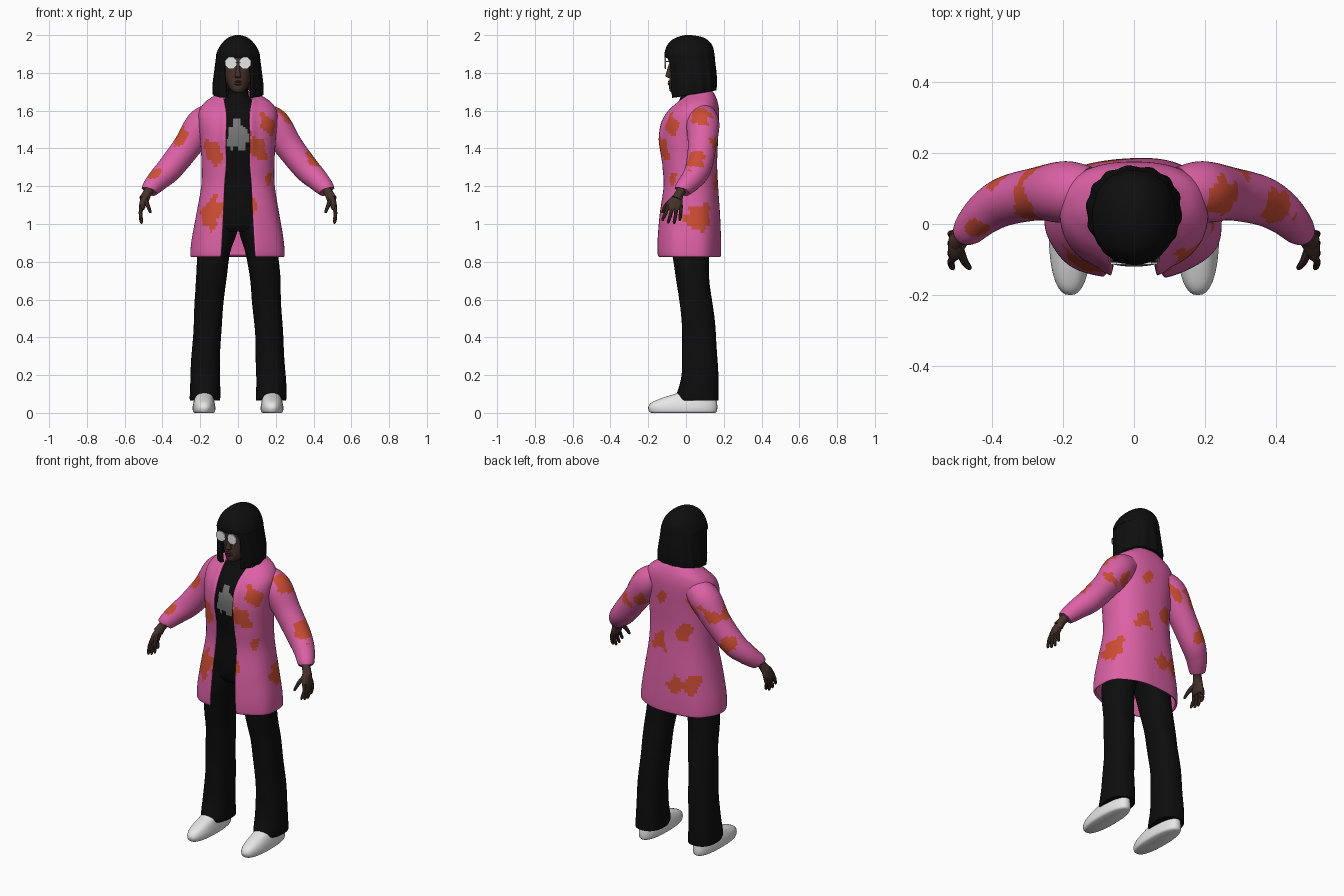
import bpy, bmesh, math
from mathutils import Vector


def mat(name, r, g, b):
    m = bpy.data.materials.new(name)
    m.diffuse_color = (r, g, b, 1)
    return m


PINK = mat("pink", 0.72, 0.12, 0.38)
ORANGE = mat("orange", 0.62, 0.075, 0.035)
BLACK = mat("cloth black", 0.004, 0.004, 0.004)
HAIR = mat("hair black", 0.005, 0.0045, 0.0045)
SKIN = mat("brown skin", 0.06, 0.032, 0.024)
LIP = mat("lip brown", 0.055, 0.02, 0.018)
WHITE = mat("white", 0.8, 0.8, 0.8)
GREY = mat("print grey", 0.18, 0.18, 0.18)


def smooth_rows(rows, steps):
    """Catmull-Rom interpolation of tuples."""
    out = []
    for i in range(len(rows) - 1):
        p0, p1 = rows[max(i - 1, 0)], rows[i]
        p2, p3 = rows[i + 1], rows[min(i + 2, len(rows) - 1)]
        for k in range(steps):
            t = k / steps
            out.append([0.5 * (2 * b + (c - a) * t + (2 * a - 5 * b + 4 * c - d) * t * t
                               + (3 * b - a - 3 * c + d) * t ** 3)
                        for a, b, c, d in zip(p0, p1, p2, p3)])
    out.append(list(rows[-1]))
    return out


def skin_rings(name, rings, mats, closed=True, caps=True, paint=None, thick=0, angle=40):
    """Joins rings of points into a surface; paint(centre) gives the material slot."""
    bm = bmesh.new()
    vs = [[bm.verts.new(p) for p in ring] for ring in rings]
    n = len(rings[0])
    for a, b in zip(vs, vs[1:]):
        for j in range(n if closed else n - 1):
            k = (j + 1) % n
            bm.faces.new((a[j], a[k], b[k], b[j]))
    if closed and caps:
        bm.faces.new(vs[0][::-1])
        bm.faces.new(vs[-1])
        bmesh.ops.recalc_face_normals(bm, faces=bm.faces)
    if paint:
        for f in bm.faces:
            f.material_index = paint(f.calc_center_median())
    me = bpy.data.meshes.new(name)
    bm.to_mesh(me)
    bm.free()
    ob = bpy.data.objects.new(name, me)
    bpy.context.collection.objects.link(ob)
    for m in mats:
        me.materials.append(m)
    if thick:
        mod = ob.modifiers.new("thickness", 'SOLIDIFY')
        mod.thickness, mod.offset = thick, -1
    bpy.ops.object.select_all(action='DESELECT')
    ob.select_set(True)
    bpy.context.view_layer.objects.active = ob
    bpy.ops.object.shade_smooth_by_angle(angle=math.radians(angle))
    return ob


def loft(name, rows, mats, n=32, steps=4, p=0.9, gap=False, bump=None, **kw):
    """Horizontal rounded rings; rows are (z, centre x, half width, front y, back y, gap)."""
    rings = []
    for row in smooth_rows(rows, steps):
        z, cx, w, yf, yb = row[:5]
        a0 = math.asin(min(1, (row[5] / w) ** (1 / p))) if gap else 0
        ring = []
        for j in range(n):
            a = a0 + (2 * math.pi - 2 * a0) * j / (n - 1 if gap else n)
            s, c = math.sin(a), math.cos(a)
            k = 1 + (bump(a, a0, z) if bump else 0)
            x = w * k * math.copysign(abs(s) ** p, s)
            y = (yf + yb) / 2 - (yb - yf) / 2 * k * math.copysign(abs(c) ** p, c)
            ring.append((cx + x, y, z))
        rings.append(ring)
    return skin_rings(name, rings, mats, closed=not gap, **kw)


def tube(name, pts, mats, n=10, steps=4, **kw):
    """Round tube along points (x, y, z, radius)."""
    pts = smooth_rows(pts, steps)
    pos = [Vector(q[:3]) for q in pts]
    rings = []
    for i, q in enumerate(pts):
        d = pos[min(i + 1, len(pos) - 1)] - pos[max(i - 1, 0)]
        rot = d.to_track_quat('Z', 'Y')
        rings.append([pos[i] + rot @ Vector((math.cos(t) * q[3], math.sin(t) * q[3], 0))
                      for t in (2 * math.pi * j / n for j in range(n))])
    return skin_rings(name, rings, mats, **kw)


# Coat patches: centre and size
SPOTS = [(-.14, -.12, 1.38, .06), (-.145, -.13, 1.06, .065), (.10, -.13, 1.40, .06),
         (.16, -.08, 1.52, .05), (.17, -.08, 1.23, .035), (.08, -.14, 1.11, .035),
         (.23, .08, 1.03, .07), (.19, .14, 1.44, .04), (.04, .17, 1.51, .03),
         (-.09, .16, 1.32, .05), (-.17, .14, 1.50, .045), (.06, .17, 1.23, .05),
         (-.06, .18, 1.00, .045), (-.14, .16, 1.02, .05), (-.31, .04, 1.47, .055),
         (-.44, -.02, 1.28, .04), (-.27, .15, 1.46, .04), (-.37, .13, 1.31, .05),
         (.25, .07, 1.59, .055), (.40, .04, 1.34, .05), (.30, .15, 1.42, .04)]


def patch(c):
    wob = 1 + .22 * math.sin(47 * c.x + 31 * c.z) + .18 * math.sin(73 * c.z - 59 * c.x + 40 * c.y)
    return int(any((c - Vector(s[:3])).length * wob < s[3] for s in SPOTS))


# Coat body, open at the front with raised lapels
def lapel(a, a0, z):
    da = min(a, 2 * math.pi - a) - a0
    up = max(0, min(1, (z - 1.32) / .12))
    fold = .012 * math.sin(7 * a) * max(0, (1.2 - z) / .4)
    return .09 * up * math.exp(-(da / .16) ** 2) + fold


loft("coat_body", [(.825, 0, .245, -.145, .18, .092), (.84, 0, .25, -.155, .185, .09),
                   (.92, 0, .243, -.155, .185, .085), (1.05, 0, .22, -.145, .18, .078),
                   (1.2, 0, .195, -.125, .17, .072), (1.32, 0, .193, -.13, .165, .062),
                   (1.45, 0, .20, -.135, .17, .06), (1.54, 0, .208, -.12, .175, .056),
                   (1.60, 0, .205, -.085, .175, .058), (1.645, 0, .175, -.04, .168, .065),
                   (1.68, 0, .125, 0, .155, .07), (1.705, 0, .085, .03, .14, .06)],
     [PINK, ORANGE], n=130, steps=7, p=.85, gap=True, bump=lapel, paint=patch, thick=.012)

# Shirt with chest print, high neck and hips
def chest_print(c):
    edge = 1 + .15 * math.sin(90 * c.x + 60 * c.z)
    blob = math.hypot(c.x / .058, (c.z - 1.455) / .06) * edge < 1
    peak = abs(c.x + .005) < .016 and 1.45 < c.z < 1.56
    return int(c.y < 0 and (blob or peak))


loft("shirt", [(.96, 0, .15, -.07, .11), (1.0, 0, .18, -.09, .13), (1.1, 0, .175, -.10, .14),
               (1.25, 0, .155, -.097, .13), (1.45, 0, .165, -.12, .14), (1.55, 0, .15, -.10, .14),
               (1.62, 0, .115, -.055, .13), (1.67, 0, .062, -.03, .10), (1.72, 0, .05, -.025, .08)],
     [BLACK, GREY], n=90, steps=9, paint=chest_print)

# Head, nose, lips
loft("head", [(1.695, 0, .02, -.075, .0), (1.705, 0, .034, -.086, .03), (1.73, 0, .052, -.09, .06),
              (1.77, 0, .067, -.088, .09), (1.82, 0, .075, -.086, .11), (1.90, 0, .076, -.082, .11),
              (1.95, 0, .05, -.05, .08)], [SKIN], n=28)
loft("nose", [(1.772, 0, .012, -.09, -.07), (1.782, 0, .017, -.108, -.07), (1.80, 0, .012, -.105, -.07),
              (1.85, 0, .008, -.09, -.07)], [SKIN], n=12)
loft("lips", [(1.734, 0, .008, -.092, -.08), (1.742, 0, .022, -.097, -.075), (1.748, 0, .024, -.093, -.075),
              (1.754, 0, .018, -.097, -.075), (1.760, 0, .006, -.09, -.08)], [LIP], n=14, steps=2)


# Bobbed hair: rounded crown with a fringe, and a curtain open at the face
def strands(a, a0, z):
    return .022 * math.sin(14 * a) * max(0, min(1, (1.98 - z) / .25))


loft("hair_crown", [(1.88, 0, .117, -.112, .152), (1.90, 0, .115, -.114, .15), (1.94, 0, .097, -.103, .142),
                    (1.97, 0, .073, -.08, .12), (1.99, 0, .045, -.045, .085), (2.0, 0, .012, -.005, .03)],
     [HAIR], n=84, bump=strands, angle=60)
curtain = loft("hair_curtain", [(1.68, 0, .133, -.085, .158, .068), (1.73, 0, .133, -.092, .163, .07),
                                (1.80, 0, .126, -.10, .16, .076), (1.85, 0, .12, -.108, .155, .073),
                                (1.89, 0, .115, -.112, .15, .05)],
               [HAIR], n=84, gap=True, bump=strands, thick=.02, angle=60)
for v in curtain.data.vertices:  # hem rises to the back
    v.co.z += (v.co.y * .17) * max(0, (1.80 - v.co.z) / .12)

# Glasses
tube("glasses_bridge", [(-.012, -.112, 1.855, .003), (.012, -.112, 1.855, .003)], [GREY], n=6, steps=1)

for s, side in ((-1, "left"), (1, "right")):
    # Octagonal lens with rim and temple
    for part, r, y0, y1, m in (("rim", .034, -.110, -.106, GREY), ("lens", .031, -.114, -.107, WHITE)):
        rings = [[(s * .037 + r * math.cos(t), y, 1.853 + r * math.sin(t))
                  for t in (math.pi * (j + .5) / 4 for j in range(8))] for y in (y0, y1)]
        skin_rings(f"glasses_{part}_{side}", rings, [m])
    tube(f"glasses_temple_{side}", [(s * .068, -.108, 1.86, .003), (s * .08, .03, 1.86, .003)],
         [GREY], n=6, steps=1)

    # Sleeve
    tube(f"sleeve_{side}", [(s * .12, .09, 1.575, .07), (s * .19, .09, 1.525, .087),
                            (s * .27, .085, 1.41, .075), (s * .36, .065, 1.295, .069),
                            (s * .42, .03, 1.235, .059), (s * .465, -.015, 1.187, .046),
                            (s * .472, -.022, 1.178, .038)],
         [PINK, ORANGE], n=44, steps=9, paint=patch)

    # Hand: wrist and palm, four fingers, thumb
    tube(f"wrist_{side}", [(s * .455, -.01, 1.20, .026), (s * .482, -.035, 1.16, .024),
                           (s * .497, -.05, 1.13, .028)], [SKIN], n=12)
    loft(f"palm_{side}", [(1.075, s * .51, .012, -.10, -.025), (1.09, s * .507, .017, -.106, -.02),
                          (1.125, s * .499, .02, -.095, -.018), (1.155, s * .487, .018, -.065, -.015)],
         [SKIN], n=16)
    for i in range(4):
        y, low = -.094 + .022 * i, (.015, .003, .0, .016)[i]
        tube(f"finger_{i + 1}_{side}", [(s * .507, y, 1.10, .011), (s * .516, y - .012 + .004 * i, 1.055 + low / 2, .010),
                                        (s * .512, y - .028 + .008 * i, 1.012 + low, .0085),
                                        (s * .508, y - .030 + .008 * i, 1.002 + low, .004)],
             [SKIN], n=8, steps=3)
    tube(f"thumb_{side}", [(s * .492, -.07, 1.13, .013), (s * .478, -.105, 1.10, .011),
                           (s * .465, -.122, 1.065, .008), (s * .463, -.124, 1.058, .004)], [SKIN], n=8)

    # Flared trouser leg
    def crease(a, a0, z):
        return .018 * math.sin(3 * a + 22 * z)

    loft(f"trouser_leg_{side}", [(.065, s * .175, .079, -.04, .175), (.09, s * .175, .081, -.05, .175),
                                 (.2, s * .174, .078, -.025, .17), (.4, s * .165, .074, -.02, .16),
                                 (.6, s * .151, .077, -.035, .138), (.72, s * .142, .081, -.055, .122),
                                 (.85, s * .126, .086, -.075, .12), (.97, s * .098, .095, -.085, .125),
                                 (1.08, s * .09, .08, -.09, .13)],
         [BLACK], n=36, steps=5, bump=crease)

    # Shoe
    loft(f"shoe_{side}", [(0, s * .18, .05, -.185, .155), (.008, s * .18, .058, -.195, .163),
                          (.03, s * .18, .06, -.2, .166), (.055, s * .18, .056, -.182, .164),
                          (.08, s * .179, .05, -.125, .16), (.1, s * .178, .045, -.06, .155),
                          (.115, s * .178, .036, -.03, .145)],
         [WHITE], n=36, p=.85, angle=50)
